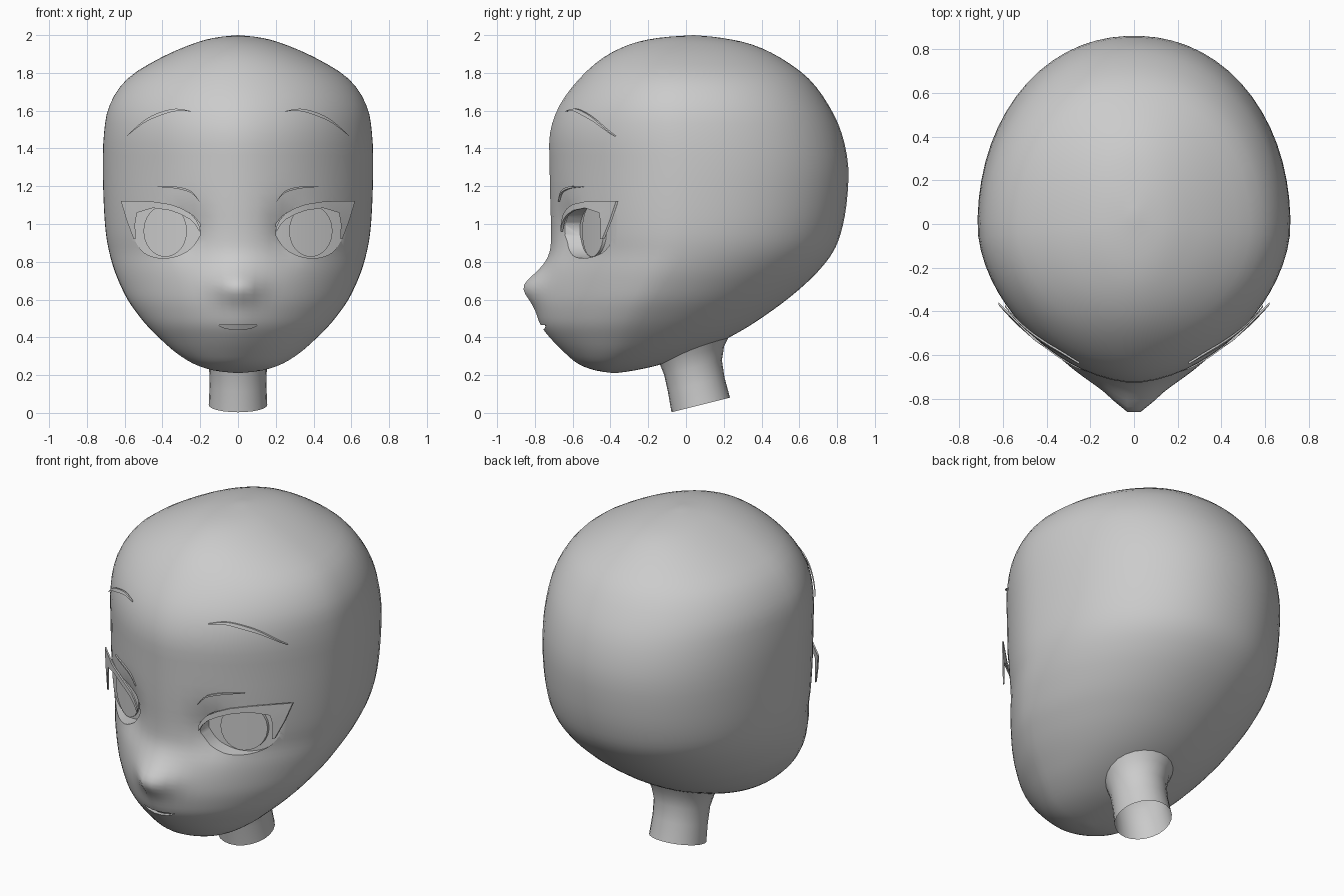
import bpy, bmesh, math

if "Cube" in bpy.data.objects:
    bpy.data.objects.remove(bpy.data.objects["Cube"])

grey = bpy.data.materials.new("plain_grey")
grey.diffuse_color = (0.6, 0.6, 0.6, 1)
grey.use_nodes = True
grey.node_tree.nodes["Principled BSDF"].inputs["Base Color"].default_value = grey.diffuse_color

# Head sections, top to bottom: height, half width, front y, back y, front roundness
SECTIONS = [
    (2.0, 0, .04, .04, 1.9), (1.985, .13, -.15, .19, 1.9), (1.95, .25, -.30, .35, 1.9),
    (1.88, .41, -.44, .50, 1.88), (1.77, .585, -.565, .65, 1.84), (1.63, .68, -.67, .755, 1.78),
    (1.48, .71, -.722, .825, 1.75), (1.30, .716, -.724, .86, 1.74), (1.10, .711, -.72, .85, 1.74),
    (.95, .70, -.716, .82, 1.72), (.85, .682, -.725, .778, 1.66), (.76, .657, -.762, .71, 1.59),
    (.68, .625, -.79, .63, 1.53), (.60, .585, -.803, .535, 1.5), (.53, .537, -.795, .44, 1.51),
    (.46, .48, -.77, .335, 1.55), (.39, .41, -.715, .21, 1.62), (.32, .33, -.645, .05, 1.72),
    (.26, .235, -.572, -.12, 1.85), (.225, .13, -.48, -.27, 2), (.21, 0, -.38, -.38, 2)]


def spline(rows, t):
    """Smooth curve through rows of numbers at position t."""
    i = min(int(t), len(rows) - 2)
    u = t - i
    p, q, r, s = (rows[max(0, min(len(rows) - 1, i + k))] for k in (-1, 0, 1, 2))
    return [b + .5 * u * (c - a + u * (2 * a - 5 * b + 4 * c - d + u * (3 * (b - c) + d - a)))
            for a, b, c, d in zip(p, q, r, s)]


def relief(x, z):
    """Nose tip forwards, inner eye corners backwards."""
    nose = -.077 * math.exp(-(x / .11) ** 2 - ((z - .67) / .08) ** 2)
    dent = .05 * math.exp(-((abs(x) - .26) / .08) ** 2 - ((z - .97) / .12) ** 2)
    return nose + dent


def face_y(x, z):
    """Front surface of the head at x, z."""
    lo, hi = 0, len(SECTIONS) - 1
    for _ in range(30):
        mid = (lo + hi) / 2
        lo, hi = (mid, hi) if spline(SECTIONS, mid)[0] > z else (lo, mid)
    _, w, f, b, n = spline(SECTIONS, lo)
    c = f + .45 * (b - f)
    return c - (c - f) * max(0, 1 - abs(x / w) ** n) ** (1 / n) + relief(x, z)


def finish(name, bm, angle=40):
    bmesh.ops.remove_doubles(bm, verts=bm.verts, dist=1e-5)
    bmesh.ops.recalc_face_normals(bm, faces=bm.faces)
    me = bpy.data.meshes.new(name)
    bm.to_mesh(me)
    bm.free()
    me.materials.append(grey)
    ob = bpy.data.objects.new(name, me)
    bpy.context.collection.objects.link(ob)
    smooth(ob, angle)
    return ob


def smooth(ob, angle):
    bpy.ops.object.select_all(action='DESELECT')
    ob.select_set(True)
    bpy.context.view_layer.objects.active = ob
    bpy.ops.object.shade_smooth_by_angle(angle=math.radians(angle))


def loft(name, rings):
    """Skin a list of closed rings."""
    bm = bmesh.new()
    vs = [[bm.verts.new(p) for p in ring] for ring in rings]
    n = len(vs[0])
    for a, b in zip(vs, vs[1:]):
        for i in range(n):
            bm.faces.new((a[i], a[(i + 1) % n], b[(i + 1) % n], b[i]))
    return finish(name, bm)


def solid(name, pairs, front, back, steps=4, sides=(1, -1)):
    """Band given by (top x, top z, bottom x, bottom z), between two depth functions."""
    bm = bmesh.new()
    cols = [spline(pairs, k / steps) for k in range((len(pairs) - 1) * steps + 1)]
    for s in sides:
        vs = [[bm.verts.new((s * x, d(x, z), z)) for x, z, d in
               ((tx, tz, front), (bx, bz, front), (bx, bz, back), (tx, tz, back))]
              for tx, tz, bx, bz in cols]
        for a, b in zip(vs, vs[1:]):
            for i in range(4):
                j = (i + 1) % 4
                bm.faces.new((a[i], a[j], b[j], b[i]))
        bm.faces.new(vs[0])
        bm.faces.new(vs[-1])
    return finish(name, bm)


# Head
SEG, SUB = 64, 3
rings = []
for k in range((len(SECTIONS) - 1) * SUB + 1):
    z, w, f, b, n = spline(SECTIONS, k / SUB)
    c = f + .45 * (b - f)
    ring = []
    for i in range(SEG):
        t = 2 * math.pi * (i + .5) / SEG
        co, si = math.cos(t), math.sin(t)
        e, m = (b - c, 2.1) if si > 0 else (c - f, n)
        r = (abs(co) ** m + abs(si) ** m) ** (-1 / m)
        x, y = w * co * r, c + e * si * r
        ring.append((x, y + (relief(x, z) if si < 0 else 0), z))
    rings.append(ring)
head = loft("head", rings)


# Eye sockets and mouth slit cut into the head
def eye_floor(x, z):
    u = x - .2
    return -.56 + .33 * u + .45 * u * u


def far_front(x, z):
    return -1.0


eye = [(x, t, x, b) for x, t, b in ((.2, 1.0, .94), (.25, 1.055, .87), (.33, 1.09, .828),
       (.42, 1.105, .82), (.5, 1.105, .85), (.55, 1.085, .92), (.575, 1.05, 1.0))]
mouth = [(x, .466, x, b) for x, b in ((-.1, .462), (-.06, .447), (0, .442), (.06, .447), (.1, .462))]
for cutter in (solid("eye_cutter", eye, far_front, eye_floor),
               solid("mouth_cutter", mouth, far_front, lambda x, z: face_y(x, z) + .025, sides=(1,))):
    cutter.hide_render = True
    bpy.context.view_layer.objects.active = head
    mod = head.modifiers.new("cut", 'BOOLEAN')
    mod.operation, mod.solver, mod.object = 'DIFFERENCE', 'EXACT', cutter
    bpy.ops.object.modifier_apply(modifier=mod.name)
    bpy.data.objects.remove(cutter)
smooth(head, 40)

# Irises: oval plates on the socket floors
oval = []
for i in range(13):
    t = math.pi * (.02 + .96 * i / 12)
    x, h = .385 - .115 * math.cos(t), .137 * math.sin(t)
    oval.append((x, .963 + h, x, .963 - h))
solid("irises", oval, lambda x, z: eye_floor(x, z) - .015, lambda x, z: eye_floor(x, z) + .005, 1)


# Upper lashes with a pointed outer corner
def lash_y(x, z):
    u = (x - .2) / .42
    return -.665 + .1 * u + .195 * u * u


lash = [(.2, .98, .205, .96), (.22, 1.02, .225, .995), (.25, 1.055, .255, 1.025),
        (.3, 1.083, .3, 1.05), (.36, 1.105, .36, 1.072), (.46, 1.12, .45, 1.085),
        (.62, 1.122, .535, 1.06), (.59, 1.02, .545, 1.0), (.552, .92, .542, .92)]
solid("lashes", lash, lash_y, lambda x, z: lash_y(x, z) + .012, 1)


# Brows and eyelid creases: thin tapered strips just off the skin
def strip(name, points, thick, lift):
    last = len(points) - 1
    pairs = []
    for i, (x, z) in enumerate(points):
        h = .001 + thick * math.sin(math.pi * i / last)
        pairs.append((x, z + h, x, z - h))
    solid(name, pairs, lambda x, z: face_y(x, z) - lift, lambda x, z: face_y(x, z) - lift + .01)


strip("brows", [(.25, 1.597), (.33, 1.604), (.42, 1.58), (.5, 1.54), (.59, 1.465)], .008, .018)
strip("eyelid_creases", [(.205, 1.12), (.25, 1.17), (.33, 1.193), (.425, 1.197)], .005, .012)

# Neck: open tilted tube flaring into the head
neck = []
for y, z, r in ((.078, .042, .155), (.054, .15, .15), (.037, .24, .153), (.03, .31, .172), (.03, .36, .2)):
    neck.append([(r * math.cos(t), y + r * math.sin(t), z + .25 * r * math.sin(t))
                 for t in (2 * math.pi * i / 24 for i in range(24))])
loft("neck", neck)
